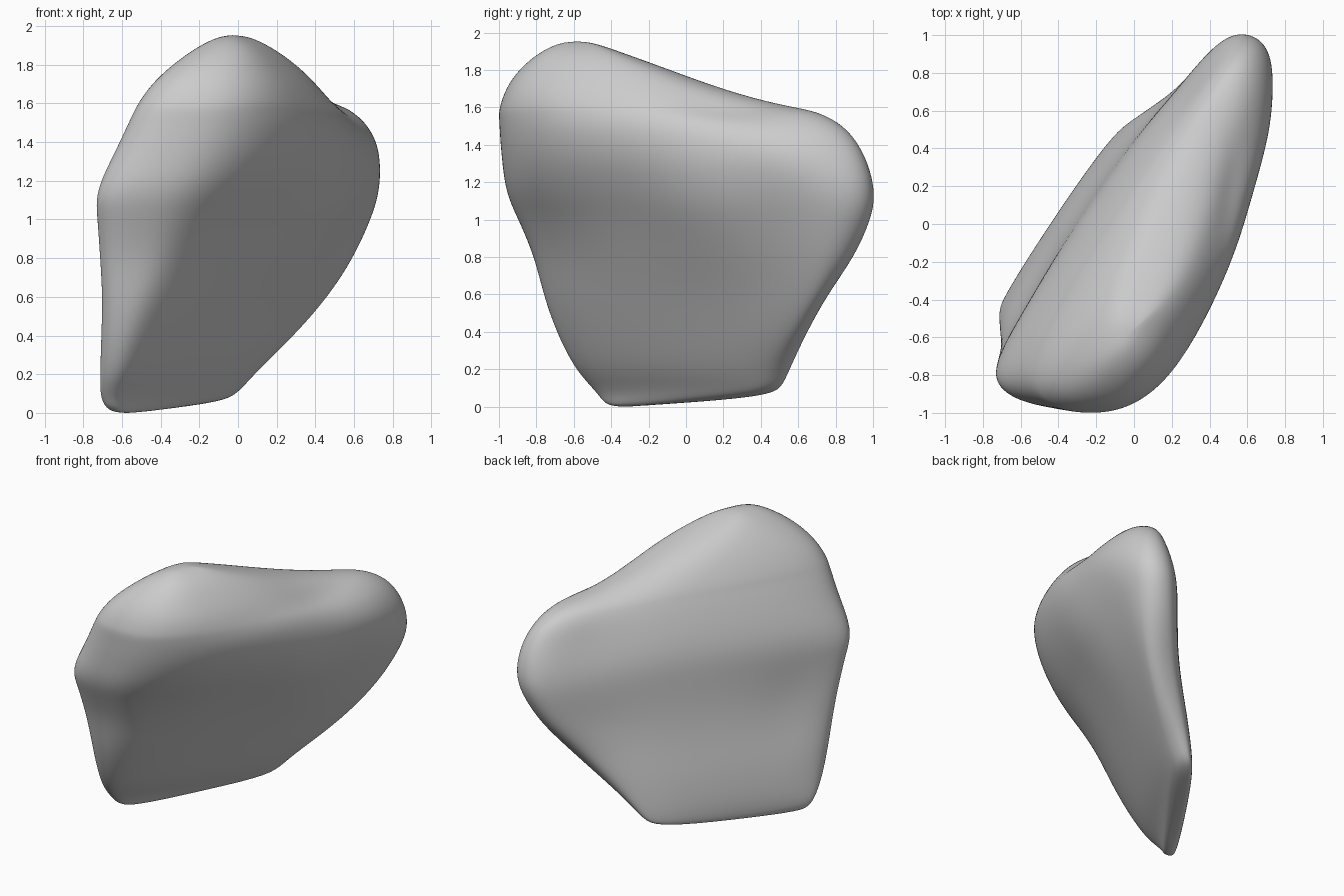
import bpy, bmesh, math
from mathutils import Vector

# Horizontal slices: z, x min, x max, y min, y max, back-face offset, front-face offset
SLICES = [
    (0.005, -0.66, -0.49, -0.42, -0.24, -0.34, -0.26),
    (0.035, -0.69, -0.25, -0.45, 0.22, -0.36, -0.24),
    (0.065, -0.705, -0.04, -0.47, 0.49, -0.365, -0.22),
    (0.11, -0.715, 0.01, -0.51, 0.52, -0.37, -0.19),
    (0.20, -0.715, 0.08, -0.60, 0.555, -0.37, -0.11),
    (0.40, -0.71, 0.30, -0.70, 0.65, -0.345, 0.00),
    (0.60, -0.705, 0.48, -0.77, 0.77, -0.30, 0.11),
    (0.80, -0.72, 0.605, -0.81, 0.915, -0.27, 0.225),
    (1.00, -0.73, 0.685, -0.90, 0.99, -0.258, 0.335),
    (1.10, -0.745, 0.715, -0.95, 1.005, -0.255, 0.40),
    (1.20, -0.715, 0.735, -0.975, 0.995, -0.245, 0.46),
    (1.30, -0.665, 0.74, -0.985, 0.975, -0.22, 0.515),
    (1.40, -0.615, 0.725, -0.995, 0.935, -0.185, 0.55),
    (1.50, -0.57, 0.67, -1.0, 0.86, -0.145, 0.565),
    (1.57, -0.535, 0.59, -1.005, 0.71, -0.11, 0.555),
    (1.60, -0.52, 0.525, -1.0, 0.54, -0.10, 0.55),
    (1.70, -0.455, 0.415, -0.97, 0.20, -0.04, 0.52),
    (1.80, -0.345, 0.31, -0.905, -0.08, 0.03, 0.455),
    (1.90, -0.205, 0.165, -0.785, -0.36, 0.13, 0.38),
    (1.948, -0.10, 0.06, -0.68, -0.49, 0.22, 0.28),
]
STEPS = 7


def cross(l1, l2):
    """Meeting point of two lines a*x + b*y = c."""
    (a, b, c), (d, e, f) = l1, l2
    k = a * e - b * d
    return Vector(((c * e - b * f) / k, (a * f - c * d) / k))


def ring(z, x0, x1, y0, y1, back, front):
    """Rounded six-sided slice that touches each bounding line."""
    ang = math.radians(34 - 8 * min(1, max(0, (z - 0.1) / 1.1)))
    lines = [(1, 0, x0), (0, 1, y0), (math.cos(ang), -math.sin(ang), front),
             (1, 0, x1), (0, 1, y1), (0.83, -0.557, back)]
    corner = [cross(lines[i - 1], lines[i]) for i in range(6)]
    pts = []
    for i in range(6):
        p, c, q = corner[i - 1], corner[i], corner[(i + 1) % 6]
        a, b = (p + c) / 2, (c + q) / 2
        for k in range(STEPS):
            t = k / STEPS
            v = a * (1 - t) ** 2 + c * 2 * t * (1 - t) + b * t * t
            pts.append((v.x, v.y, z))
    return pts


# Rock body lofted through the slices
bm = bmesh.new()
rings = [[bm.verts.new(p) for p in ring(*s)] for s in SLICES]
n = len(rings[0])
for lo, hi in zip(rings, rings[1:]):
    for i in range(n):
        j = (i + 1) % n
        bm.faces.new((lo[i], lo[j], hi[j], hi[i]))
for loop, tip in ((rings[0], (-0.58, -0.34, -0.005)), (rings[-1], (-0.03, -0.59, 1.957))):
    v = bm.verts.new(tip)
    for i in range(n):
        bm.faces.new((loop[i], loop[(i + 1) % n], v))
bmesh.ops.recalc_face_normals(bm, faces=bm.faces)
bm.normal_update()

# Soft dents and swellings: centre, radius, depth along the normal
for c, r, d in [((-0.2, -0.62, 0.92), 0.22, -0.03),     # under the near bulge
                ((0.46, 0.08, 1.05), 0.33, 0.05),       # belly of the front face
                ((0.50, 0.20, 1.50), 0.24, -0.05),      # saddle between bulge and lobe
                ((0.52, 0.66, 1.57), 0.18, 0.03),       # top of the far lobe
                ((-0.58, -0.38, 0.75), 0.24, -0.03),    # back hollow, near side
                ((0.20, 0.68, 0.78), 0.25, -0.035),     # back hollow under the lobe
                ((0.32, 0.68, 1.30), 0.28, -0.03),
                ((0.64, 0.92, 1.15), 0.16, 0.025)]:
    for v in bm.verts:
        v.co += v.normal * d * math.exp(-((v.co - Vector(c)).length / r) ** 2)

mesh = bpy.data.meshes.new("rock")
bm.to_mesh(mesh)
bm.free()
rock = bpy.data.objects.new("rock", mesh)
bpy.context.collection.objects.link(rock)
for p in mesh.polygons:
    p.use_smooth = True
smooth = rock.modifiers.new("relax", 'SMOOTH')
smooth.factor = 0.4
smooth.iterations = 2
sub = rock.modifiers.new("subdivision", 'SUBSURF')
sub.levels = sub.render_levels = 2
